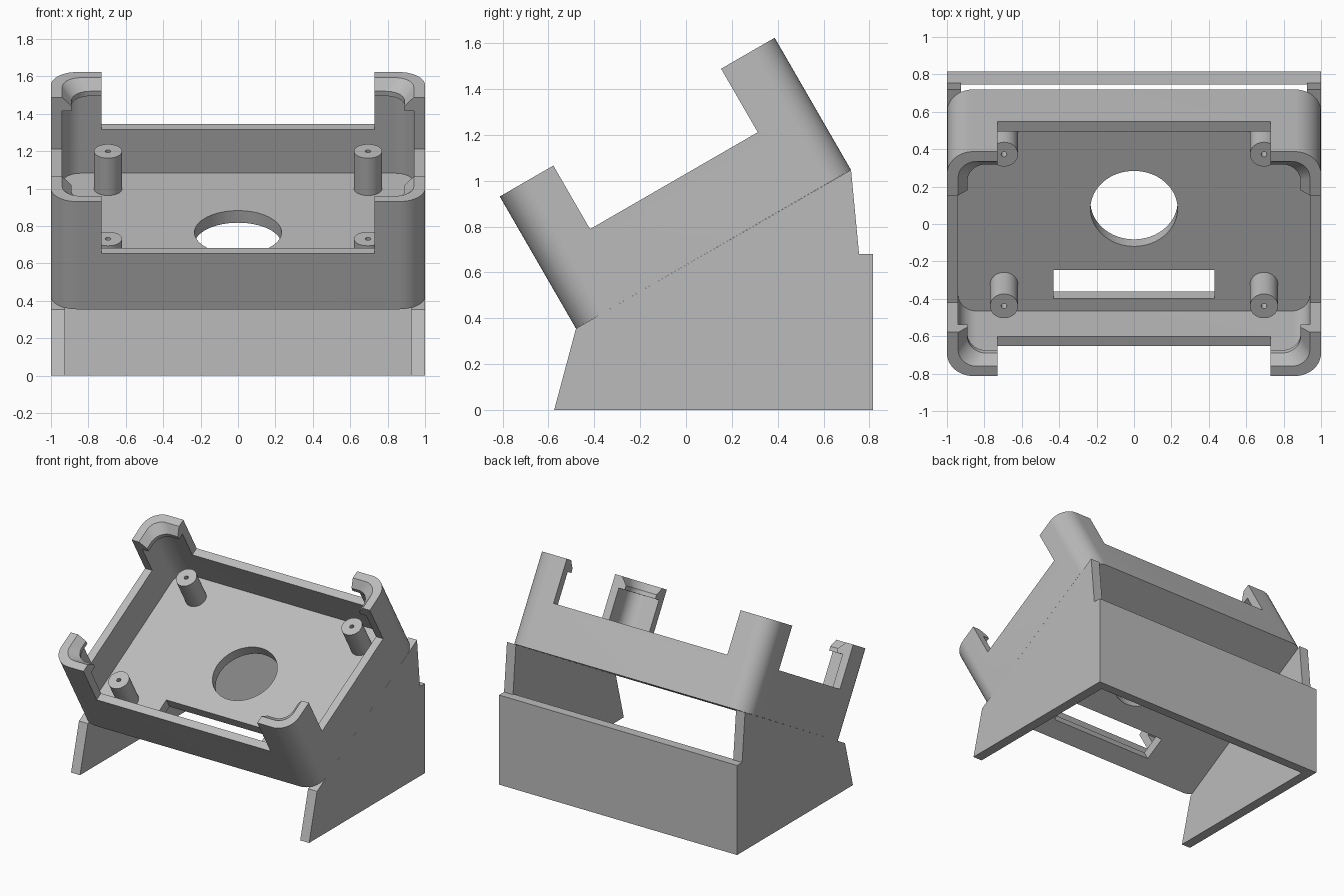
import bpy, bmesh
from math import sin, cos, pi, radians
from mathutils import Matrix

cube = bpy.data.objects.get("Cube")
if cube:
    bpy.data.objects.remove(cube, do_unlink=True)

gray = bpy.data.materials.new("plain gray")
gray.use_nodes = True
gray.diffuse_color = (0.5, 0.5, 0.5, 1)
gray.node_tree.nodes["Principled BSDF"].inputs["Base Color"].default_value = (0.5, 0.5, 0.5, 1)

# Tray frame: local x is width, local y runs up the slope, local z is the tray's depth
TILT = Matrix.Translation((0, -0.48, 0.355)) @ Matrix.Rotation(radians(30), 4, 'X')
FLAT = Matrix.Identity(4)
LENGTH, WALL, FLOOR, LOW, HIGH, CORNER = 1.385, 0.06, 0.075, 0.345, 0.665, 0.27


def loft(name, sections, frame=TILT):
    """Skin a list of matching closed sections and cap both ends."""
    bm = bmesh.new()
    rings = [[bm.verts.new(p) for p in s] for s in sections]
    n = len(rings[0])
    for a, b in zip(rings, rings[1:]):
        for i in range(n):
            j = (i + 1) % n
            bm.faces.new((a[i], a[j], b[j], b[i]))
    bm.faces.new(rings[0])
    bm.faces.new(rings[-1])
    bmesh.ops.recalc_face_normals(bm, faces=bm.faces)
    mesh = bpy.data.meshes.new(name)
    bm.to_mesh(mesh)
    bm.free()
    mesh.materials.append(gray)
    ob = bpy.data.objects.new(name, mesh)
    bpy.context.collection.objects.link(ob)
    ob.matrix_world = frame
    return ob


def box(name, x, y, z, frame=TILT):
    return loft(name, [[(x[0], y[0], h), (x[1], y[0], h), (x[1], y[1], h), (x[0], y[1], h)]
                       for h in z], frame)


def circle(x, y, r, z, n=48):
    return [(x + r * cos(2 * pi * i / n), y + r * sin(2 * pi * i / n), z) for i in range(n)]


def rounded(inset, r, z, steps=14):
    """Rounded rectangle of the tray outline, moved inwards by inset."""
    pts = []
    cx, cy = 1 - inset - r, LENGTH / 2 - inset - r
    for q, (sx, sy) in enumerate([(1, 1), (-1, 1), (-1, -1), (1, -1)]):
        for i in range(steps + 1):
            a = (q + i / steps) * pi / 2
            pts.append((sx * cx + r * cos(a), LENGTH / 2 + sy * cy + r * sin(a), z))
    return pts


def cut(ob, cutters):
    """Subtract the cutters and remove them."""
    bpy.context.view_layer.objects.active = ob
    for c in cutters:
        c.hide_render = True
        mod = ob.modifiers.new("cut", 'BOOLEAN')
        mod.operation, mod.solver, mod.object = 'DIFFERENCE', 'EXACT', c
        bpy.context.view_layer.update()
        bpy.ops.object.modifier_apply(modifier=mod.name)
        bpy.data.objects.remove(c, do_unlink=True)


def smooth(ob):
    bpy.ops.object.select_all(action='DESELECT')
    ob.select_set(True)
    bpy.context.view_layer.objects.active = ob
    bpy.ops.object.shade_smooth_by_angle(angle=radians(30))


# Tray: hollow with an inward snap lip, lowered between the four corners
tray = loft("tray", [rounded(0, 0.14, 0), rounded(0, 0.14, HIGH)])
lip = 0.05
hollow = loft("hollow_cutter", [
    rounded(WALL, 0.1, FLOOR), rounded(WALL, 0.1, 0.58),
    rounded(WALL + lip, 0.1, 0.58), rounded(WALL + lip, 0.1, 0.61),
    rounded(WALL, 0.1, HIGH), rounded(WALL - lip, 0.1, HIGH + 0.055)])
cut(tray, [
    hollow,
    box("front_back_notch_cutter", (CORNER - 1, 1 - CORNER), (-1, 3), (LOW, 1)),
    box("side_notch_cutter", (-2, 2), (CORNER, LENGTH - CORNER), (LOW, 1)),
    box("slot_cutter", (-0.43, 0.43), (0.137, 0.315), (-0.2, 0.2)),
    loft("round_hole_cutter", [circle(0, LENGTH / 2, 0.233, h, 64) for h in (-0.2, 0.2)]),
])
smooth(tray)

# Four standoffs with pilot holes
for row, y in (("front", 0.224), ("back", 1.161)):
    for side, x in (("right", -0.695), ("left", 0.695)):
        post = loft(row + "_" + side + "_standoff", [
            circle(x, y, 0.075, FLOOR - 0.01), circle(x, y, 0.075, 0.306),
            circle(x, y, 0.015, 0.306), circle(x, y, 0.015, 0.1)])
        smooth(post)

# Stand: side profile across the full width, hollowed to two side panels and a back plate
profile = [(-0.575, 0), (-0.48, 0.355), (0.72, 1.047), (0.755, 0.68), (0.815, 0.68), (0.815, 0)]
stand = loft("stand", [[(x, y, z) for y, z in profile] for x in (-1, 1)], FLAT)
inner = (-0.925, 0.925)
cut(stand, [
    box("stand_inside_cutter", inner, (-2, 0.745), (-1, 2), FLAT),
    box("stand_top_cutter", inner, (-2, 2), (0.68, 2), FLAT),
])
